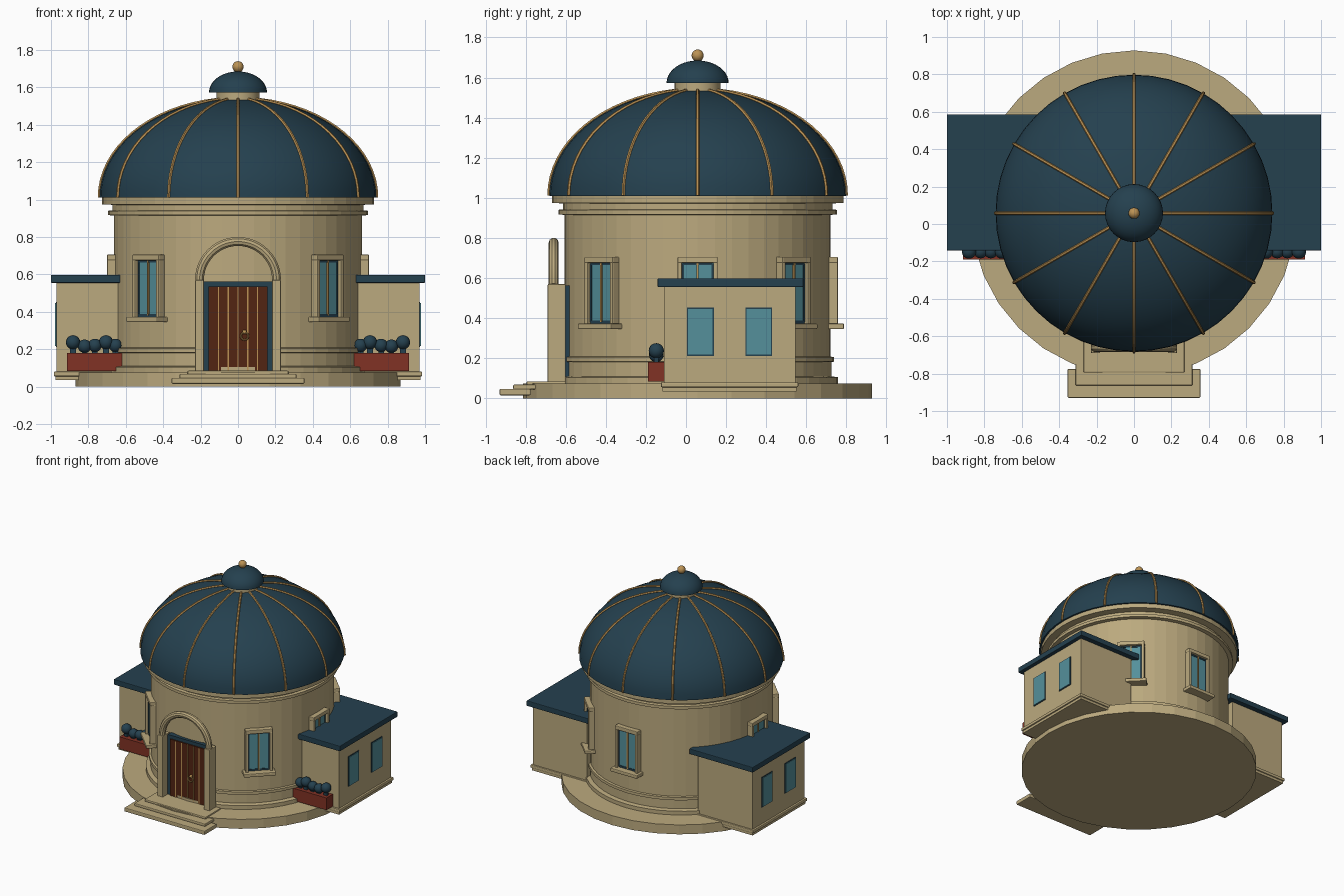
import bpy, bmesh, math
from mathutils import Matrix, Vector

if "Cube" in bpy.data.objects:
    bpy.data.objects.remove(bpy.data.objects["Cube"])

CY = 0.058  # rotunda centre in y


def mat(name, r, g, b):
    m = bpy.data.materials.new(name)
    m.diffuse_color = (r, g, b, 1)
    m.use_nodes = True
    m.node_tree.nodes["Principled BSDF"].inputs["Base Color"].default_value = m.diffuse_color
    return m


STONE = mat("sandstone", 0.50, 0.40, 0.21)
NAVY = mat("dark blue", 0.018, 0.052, 0.078)
GOLD = mat("gold", 0.50, 0.29, 0.09)
WOOD = mat("brown wood", 0.085, 0.018, 0.006)
BRICK = mat("brick red", 0.22, 0.032, 0.018)
GLASS = mat("teal glass", 0.09, 0.28, 0.33)


def finish(name, bm, m, M=None, smooth=False, bevel=0):
    if M is not None:
        bm.transform(M)
    bmesh.ops.recalc_face_normals(bm, faces=bm.faces)
    me = bpy.data.meshes.new(name)
    bm.to_mesh(me)
    bm.free()
    me.materials.append(m)
    o = bpy.data.objects.new(name, me)
    bpy.context.collection.objects.link(o)
    if bevel:
        b = o.modifiers.new("bevel", 'BEVEL')
        b.width, b.segments = bevel, 2
    if smooth:
        bpy.ops.object.select_all(action='DESELECT')
        o.select_set(True)
        bpy.context.view_layer.objects.active = o
        bpy.ops.object.shade_smooth_by_angle(angle=math.radians(35))
    return o


def box(name, x, y, z, m, M=None, bevel=0):
    """Box from (min, max) ranges."""
    bm = bmesh.new()
    bmesh.ops.create_cube(bm, size=1)
    for v in bm.verts:
        v.co = Vector([r[0] + (c + 0.5) * (r[1] - r[0]) for c, r in zip(v.co, (x, y, z))])
    return finish(name, bm, m, M, bevel=bevel)


def lathe(name, prof, m, n=32, smooth=False):
    """Revolve an (r, z) profile about the rotunda axis and cap it."""
    bm = bmesh.new()
    rings = [[bm.verts.new((r * math.cos(2 * math.pi * i / n), CY + r * math.sin(2 * math.pi * i / n), z))
              for i in range(n)] for r, z in prof]
    for a, b in zip(rings, rings[1:]):
        for i in range(n):
            j = (i + 1) % n
            bm.faces.new((a[i], a[j], b[j], b[i]))
    bm.faces.new(rings[0][::-1])
    bm.faces.new(rings[-1])
    return finish(name, bm, m, smooth=smooth)


def tube(name, pts, r, m, M=None, closed=False, res=2):
    cu = bpy.data.curves.new(name, 'CURVE')
    cu.dimensions = '3D'
    cu.bevel_depth, cu.bevel_resolution, cu.use_fill_caps = r, res, True
    s = cu.splines.new('POLY')
    s.points.add(len(pts) - 1)
    for p, c in zip(s.points, pts):
        p.co = (*c, 1)
    s.use_cyclic_u = closed
    tmp = bpy.data.objects.new(name + "_path", cu)
    bpy.context.collection.objects.link(tmp)
    bpy.context.view_layer.update()
    me = bpy.data.meshes.new_from_object(tmp.evaluated_get(bpy.context.evaluated_depsgraph_get()))
    bpy.data.objects.remove(tmp)
    bm = bmesh.new()
    bm.from_mesh(me)
    return finish(name, bm, m, M, smooth=True)


def ball(name, c, r, m):
    bm = bmesh.new()
    bmesh.ops.create_uvsphere(bm, u_segments=16, v_segments=10, radius=r)
    return finish(name, bm, m, Matrix.Translation(c), smooth=True)


# Plinth and drum with its mouldings
lathe("plinth", [(0.87, 0), (0.87, 0.075)], STONE)
lathe("drum", [(0.70, 0.07), (0.70, 0.105), (0.667, 0.11), (0.667, 0.18), (0.68, 0.183), (0.68, 0.205),
               (0.664, 0.208), (0.664, 0.915), (0.695, 0.917), (0.695, 0.94), (0.672, 0.943),
               (0.672, 0.972), (0.727, 0.975), (0.727, 1.01)], STONE, 48)

# Dome, lantern and finial
DR, DZ, DH = 0.74, 1.01, 0.53
arc = [math.radians(81 * i / 16) for i in range(17)]
lathe("dome", [(DR * math.cos(t), DZ + DH * math.sin(t)) for t in arc], NAVY, 48, True)
for k in range(12):
    M = Matrix.Translation((0, CY, 0)) @ Matrix.Rotation(math.radians(30 * k), 4, 'Z')
    tube("dome_rib", [((DR + 0.002) * math.cos(t), 0, DZ + 0.002 + DH * math.sin(t)) for t in arc],
         0.009, GOLD, M, res=1)
lathe("lantern", [(0.115, 1.51), (0.115, 1.58)], STONE, 32, True)
lathe("lantern_cap", [(max(0.155 * math.cos(t), 0.002), 1.573 + 0.112 * math.sin(t))
                      for t in [math.pi / 2 * i / 10 for i in range(11)]], NAVY, 32, True)
ball("finial", (0, CY, 1.71), 0.03, GOLD)

# Drum windows (angle measured from the front towards +x)
for a in (-45, 45, 90, -90, 135, 180):
    M = Matrix.Translation((0, CY, 0)) @ Matrix.Rotation(math.radians(a), 4, 'Z')
    box("window_glass", (-0.08, 0.08), (-0.676, -0.64), (0.37, 0.69), GLASS, M)
    box("window_head", (-0.1, 0.1), (-0.70, -0.64), (0.675, 0.706), STONE, M, 0.005)
    box("window_sill", (-0.118, 0.118), (-0.73, -0.64), (0.345, 0.373), STONE, M, 0.006)
    box("window_mullion", (-0.005, 0.005), (-0.684, -0.66), (0.38, 0.676), GOLD, M)
    box("window_rail", (-0.075, 0.075), (-0.68, -0.66), (0.373, 0.387), NAVY, M)
    box("window_rail", (-0.075, 0.075), (-0.68, -0.66), (0.664, 0.676), NAVY, M)
    for s in (-1, 1):
        box("window_jamb", sorted((s * 0.078, s * 0.1)), (-0.70, -0.64), (0.37, 0.68), STONE, M, 0.005)
        box("window_stile", sorted((s * 0.068, s * 0.079)), (-0.68, -0.66), (0.38, 0.67), NAVY, M)

# Entrance: door, frame, jambs and arch
box("door_frame", (-0.182, 0.182), (-0.627, -0.54), (0.08, 0.562), NAVY)
box("door", (-0.157, 0.157), (-0.636, -0.6), (0.08, 0.535), WOOD)
for i in range(5):
    x = (i - 2) * 0.052
    box("door_strip", (x - 0.003, x + 0.003), (-0.64, -0.63), (0.085, 0.532), GOLD)
circ = [2 * math.pi * i / 16 for i in range(16)]
tube("door_ring", [(0.035 + 0.02 * math.cos(t), -0.65, 0.27 + 0.02 * math.sin(t)) for t in circ],
     0.005, GOLD, closed=True)
ball("door_knob", (0.035, -0.645, 0.292), 0.012, GOLD)
for s in (-1, 1):
    box("door_jamb", sorted((s * 0.182, s * 0.23)), (-0.69, -0.6), (0.08, 0.57), STONE, bevel=0.005)
tube("door_arch", [(0.206 * math.cos(t), -0.66, 0.57 + 0.206 * math.sin(t))
                   for t in [math.pi * i / 24 for i in range(25)]], 0.025, STONE, res=3)

# Entrance steps
for w, y, z0, z1 in ((0.355, -0.93, 0.015, 0.047), (0.313, -0.863, 0.045, 0.068), (0.27, -0.795, 0.066, 0.085)):
    box("step", (-w, w), (y, -0.6 if w < 0.3 else -0.775 if w > 0.35 else -0.7), (z0, z1), STONE, bevel=0.006)

# Side wings with planters
for s in (-1, 1):
    def sx(a, b):
        return sorted((s * a, s * b))
    box("wing_wall", sx(0.49, 0.97), (-0.11, 0.547), (0.035, 0.56), STONE)
    box("wing_skirt", sx(0.48, 0.985), (-0.125, 0.56), (0.055, 0.08), STONE, bevel=0.006)
    box("wing_footing", sx(0.48, 0.975), (-0.117, 0.552), (0.035, 0.057), STONE)
    box("wing_roof", sx(0.44, 1.0), (-0.142, 0.586), (0.555, 0.598), NAVY, bevel=0.005)
    for y in (0.072, 0.363):
        box("wing_window_frame", sx(0.965, 0.974), (y - 0.067, y + 0.067), (0.212, 0.452), NAVY)
        box("wing_window", sx(0.965, 0.978), (y - 0.061, y + 0.061), (0.218, 0.446), GLASS)
    box("planter", sx(0.62, 0.915), (-0.19, -0.105), (0.083, 0.18), BRICK)
    for x, z, r in ((0.882, 0.237, 0.038), (0.82, 0.216, 0.036), (0.765, 0.22, 0.036),
                    (0.706, 0.237, 0.038), (0.655, 0.22, 0.036)):
        ball("shrub", (s * x, -0.148, z), r, NAVY)
        box("shrub_stem", sx(x - 0.015, x + 0.015), (-0.16, -0.136), (0.17, z), NAVY)
